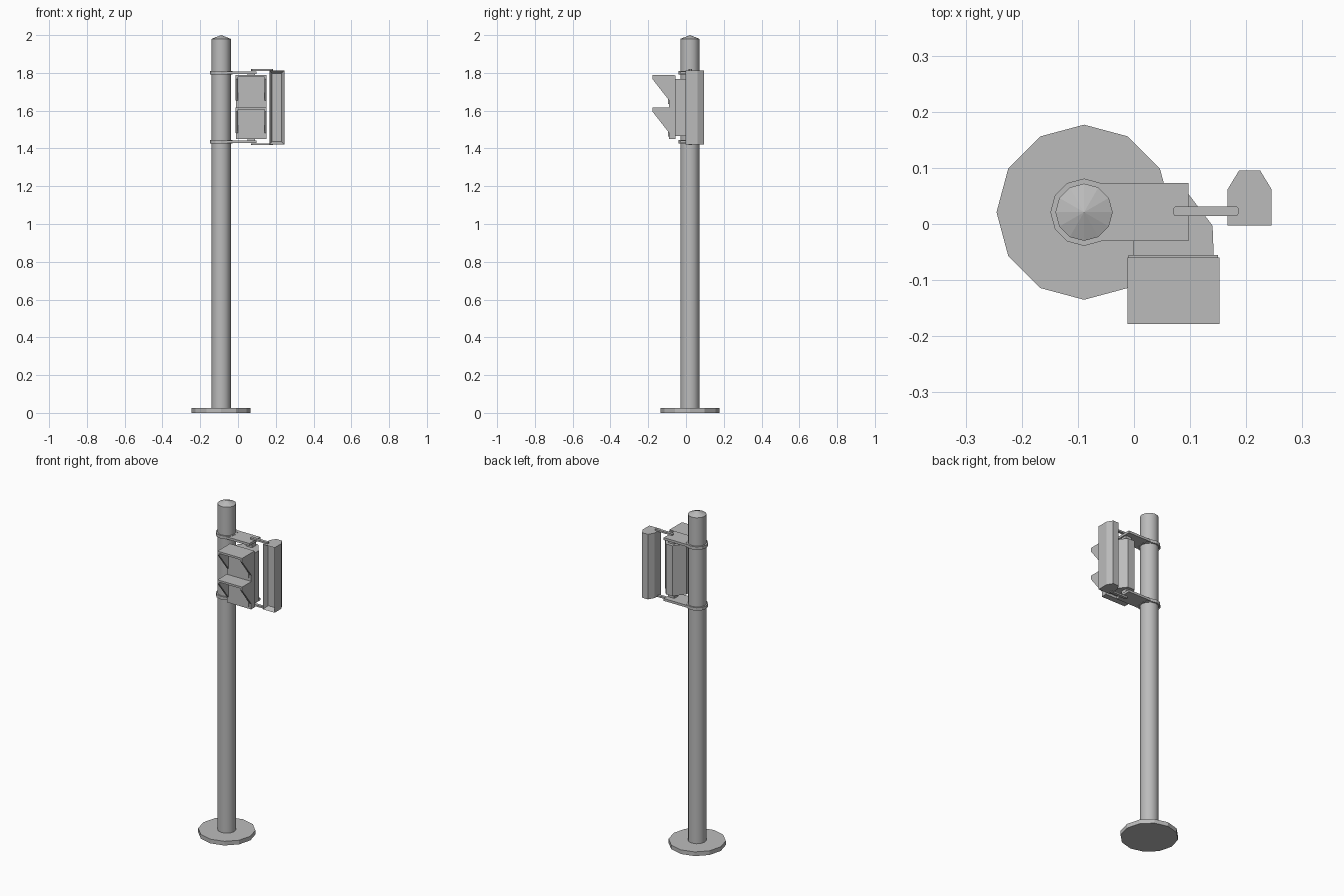
import bpy, bmesh, math

if "Cube" in bpy.data.objects:
    bpy.data.objects.remove(bpy.data.objects["Cube"], do_unlink=True)

# One painted-metal colour
grey = bpy.data.materials.new("light_grey_metal")
grey.use_nodes = True
colour = (0.5, 0.5, 0.5, 1)
grey.diffuse_color = colour
grey.node_tree.nodes["Principled BSDF"].inputs["Base Color"].default_value = colour

POLE_X, POLE_Y = -0.089, 0.021


def finish(name, bm):
    bmesh.ops.recalc_face_normals(bm, faces=bm.faces[:])
    mesh = bpy.data.meshes.new(name)
    bm.to_mesh(mesh)
    bm.free()
    mesh.materials.append(grey)
    obj = bpy.data.objects.new(name, mesh)
    bpy.context.collection.objects.link(obj)
    return obj


def extrude(bm, points, offset):
    """Close a flat outline of 3D points and sweep it by offset."""
    face = bm.faces.new([bm.verts.new(p) for p in points])
    new = bmesh.ops.extrude_face_region(bm, geom=[face])["geom"]
    moved = [v for v in new if isinstance(v, bmesh.types.BMVert)]
    bmesh.ops.translate(bm, verts=moved, vec=offset)


def prism(name, outline, z0, z1):
    bm = bmesh.new()
    extrude(bm, [(x, y, z0) for x, y in outline], (0, 0, z1 - z0))
    return finish(name, bm)


def box(name, x0, x1, y0, y1, z0, z1):
    return prism(name, [(x0, y0), (x1, y0), (x1, y1), (x0, y1)], z0, z1)


def ring(radius, sides=12):
    return [(POLE_X + radius * math.cos(math.tau * i / sides),
             POLE_Y + radius * math.sin(math.tau * i / sides)) for i in range(sides)]


def smooth(obj):
    bpy.ops.object.select_all(action='DESELECT')
    obj.select_set(True)
    bpy.context.view_layer.objects.active = obj
    bpy.ops.object.shade_smooth_by_angle(angle=math.radians(35))


# Base plate and pole with a low conical cap
prism("base_plate", ring(0.156), 0, 0.025)
smooth(prism("pole", ring(0.051), 0.025, 1.98))
bm = bmesh.new()
rim = [bm.verts.new((x, y, 1.98)) for x, y in ring(0.051)]
tip = bm.verts.new((POLE_X, POLE_Y, 2.0))
for i, v in enumerate(rim):
    bm.faces.new((rim[i - 1], v, tip))
bm.faces.new(rim)
finish("pole_cap", bm)

# Brackets: collar, plate and a thin arm out to the side panel
for label, z, arm_z in (("upper", 1.792, 1.81), ("lower", 1.427, 1.417)):
    prism(label + "_collar", ring(0.06), z, z + 0.018)
    box(label + "_bracket_plate", -0.07, 0.097, -0.03, 0.073, z + 0.002, z + 0.016)
    prism(label + "_arm", [(0.073, 0.014), (0.07, 0.018), (0.07, 0.028), (0.073, 0.031),
                           (0.183, 0.031), (0.186, 0.028), (0.186, 0.018), (0.183, 0.014)],
          arm_z, arm_z + 0.01)

# Signal housing: tapered rear body, front flange and mounting stubs
body = [(-0.002, -0.055), (0.142, -0.055), (0.14, -0.003),
        (0.092, 0.06), (0.048, 0.06), (0, -0.003)]
prism("signal_body", body, 1.465, 1.767)
box("signal_front_plate", -0.01, 0.15, -0.09, -0.055, 1.45, 1.785)
for label, z0, z1 in (("upper", 1.767, 1.794), ("lower", 1.443, 1.465)):
    box(label + "_mount_stub", 0.05, 0.09, 0.005, 0.04, z0, z1)

# Hooded lenses: a top sheet and two triangular cheeks
for label, top in (("upper", 1.79), ("lower", 1.618)):
    bm = bmesh.new()
    back = -0.06 if label == "upper" else -0.09
    extrude(bm, [(-0.012, -0.178, top), (-0.012, back, top),
                 (-0.012, back, top - 0.012), (-0.012, -0.178, top - 0.012)],
            (0.164, 0, 0))
    for x in (-0.012, 0.14):
        extrude(bm, [(x, -0.178, top - 0.012), (x, -0.09, top - 0.012),
                     (x, -0.09, top - 0.135), (x, -0.178, top - 0.022)],
                (0.012, 0, 0))
    finish(label + "_visor", bm)
    box(label + "_lens", 0.004, 0.136, -0.096, -0.088, top - 0.155, top - 0.014)

# Side panel: chamfered back, recessed front
panel = [(0.167, -0.003), (0.245, -0.003), (0.245, 0.062),
         (0.225, 0.095), (0.187, 0.095), (0.167, 0.062)]
panel_obj = prism("side_panel", panel, 1.422, 1.812)
bm = bmesh.new()
bm.from_mesh(panel_obj.data)
front = [f for f in bm.faces if f.normal.y < -0.9]
bmesh.ops.inset_region(bm, faces=front, thickness=0.02, depth=0)
bmesh.ops.translate(bm, verts=front[0].verts[:], vec=(0, 0.03, 0))
bm.to_mesh(panel_obj.data)
bm.free()
